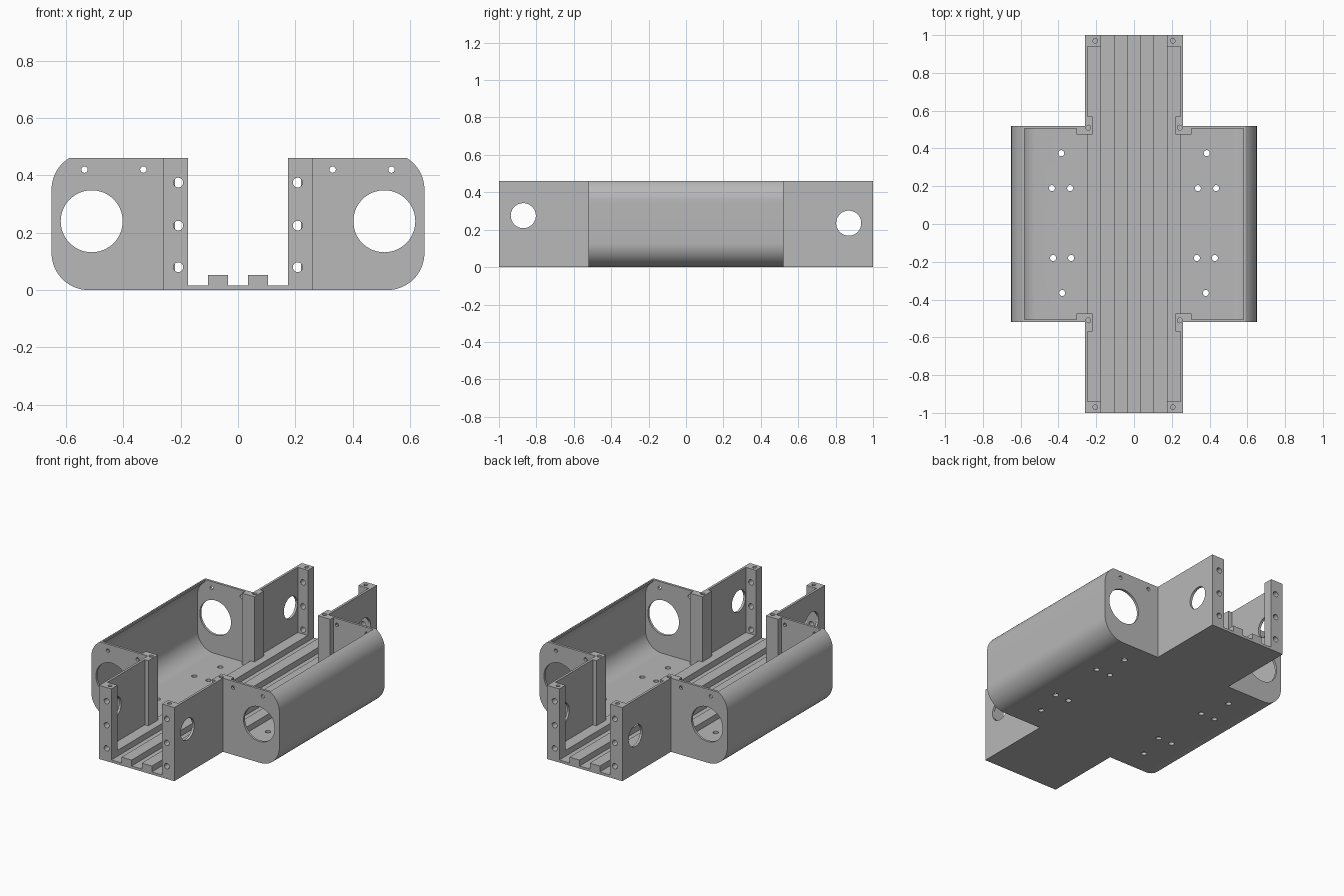
import bpy, bmesh, math
from mathutils import Matrix, Vector

if "Cube" in bpy.data.objects:
    bpy.data.objects.remove(bpy.data.objects["Cube"], do_unlink=True)

GREY = (0.48, 0.48, 0.48, 1)
grey = bpy.data.materials.new("plain grey plastic")
grey.use_nodes = True
grey.diffuse_color = GREY
grey.node_tree.nodes["Principled BSDF"].inputs["Base Color"].default_value = GREY

HEIGHT, WALL, RADIUS = 0.46, 0.016, 0.13
SIDES = [(sx, sy) for sx in (-1, 1) for sy in (-1, 1)]


def finish(bm, name):
    bmesh.ops.recalc_face_normals(bm, faces=bm.faces)
    mesh = bpy.data.meshes.new(name)
    bm.to_mesh(mesh)
    bm.free()
    mesh.materials.append(grey)
    obj = bpy.data.objects.new(name, mesh)
    bpy.context.collection.objects.link(obj)
    return obj


def prism(name, points, axis, low, high):
    """Extrude an outline along y (points are x, z) or z (points are x, y)."""
    bm = bmesh.new()
    place = (lambda p: (p[0], low, p[1])) if axis == "y" else (lambda p: (p[0], p[1], low))
    face = bm.faces.new([bm.verts.new(place(p)) for p in points])
    grown = bmesh.ops.extrude_face_region(bm, geom=[face])["geom"]
    step = Vector((0, high - low, 0)) if axis == "y" else Vector((0, 0, high - low))
    bmesh.ops.translate(bm, vec=step, verts=[v for v in grown if isinstance(v, bmesh.types.BMVert)])
    return finish(bm, name)


def box(name, x0, x1, y0, y1, z0, z1):
    return prism(name, [(x0, y0), (x1, y0), (x1, y1), (x0, y1)], "z", z0, z1)


def drills(name, holes):
    """Join round cutters, each given as (centre, axis, radius, length)."""
    turn = {"x": Matrix.Rotation(math.pi / 2, 4, "Y"),
            "y": Matrix.Rotation(math.pi / 2, 4, "X"), "z": Matrix.Identity(4)}
    bm = bmesh.new()
    for centre, axis, r, length in holes:
        bmesh.ops.create_cone(bm, cap_ends=True, segments=64 if r > 0.05 else 24,
                              radius1=r, radius2=r, depth=length,
                              matrix=Matrix.Translation(centre) @ turn[axis])
    return finish(bm, name)


def combine(target, tool, operation="DIFFERENCE"):
    mod = target.modifiers.new("cut", "BOOLEAN")
    mod.operation, mod.solver, mod.object = operation, "EXACT", tool
    graph = bpy.context.evaluated_depsgraph_get()
    mesh = bpy.data.meshes.new_from_object(target.evaluated_get(graph))
    target.modifiers.clear()
    target.data = mesh
    bpy.data.objects.remove(tool, do_unlink=True)


def shell_outline(r, top):
    """Rounded tray section, cut flat at the given height."""
    half = []
    for z, start, end in ((RADIUS, -90, 0), (0.35, 0, 57.8)):
        for i in range(17):
            a = math.radians(start + (end - start) * i / 16)
            half.append((0.52 + r * math.cos(a), z + r * math.sin(a)))
    if top > HEIGHT:
        half.append((half[-1][0], top))
    else:
        half[-1] = (half[-1][0], top)
    return half + [(-x, z) for x, z in reversed(half)]


# Cross-shaped tray: rounded side bays joined with the long channel
body = prism("body_shell", shell_outline(RADIUS, HEIGHT), "y", -0.52, 0.52)
combine(body, box("channel_block", -0.26, 0.26, -1, 1, 0, HEIGHT), "UNION")
combine(body, prism("bay_cutter", shell_outline(RADIUS - WALL, 0.6), "y", -0.505, 0.505))
combine(body, box("channel_cutter", -0.245, 0.245, -1.1, 1.1, WALL, 0.6))

# Openings in the end plates, channel walls and floor
holes = []
for s in (-1, 1):
    holes.append(((s * 0.51, 0, 0.24), "y", 0.108, 1.2))
    holes += [((s * x, 0, 0.42), "y", 0.011, 1.2) for x in (0.33, 0.535)]
    for x, y in ((0.385, 0.375), (0.435, 0.19), (0.338, 0.19),
                 (0.428, -0.18), (0.333, -0.18), (0.38, -0.365)):
        holes.append(((s * x, y, 0), "z", 0.016, 0.1))
holes.append(((0, -0.87, 0.275), "x", 0.067, 0.7))
holes.append(((0, 0.87, 0.235), "x", 0.067, 0.7))
combine(body, drills("opening_cutter", holes))


def corner_drill(sx, sy):
    return ((sx * 0.242, sy * 0.51, HEIGHT), "z", 0.013, 0.12)


combine(body, drills("corner_cutter", [corner_drill(*s) for s in SIDES]))
parts = [body]

# Floor ribs along the channel
for side, s in (("right", -1), ("left", 1)):
    for place, x in (("inner", 0.07), ("outer", 0.21)):
        parts.append(box(f"{side}_{place}_rib", s * x - 0.035, s * x + 0.035,
                         -1, 1, WALL, 0.053))

# Screw posts at the channel ends and L-shaped posts at the inner corners
corner = [(0.22, 0.57), (0.245, 0.57), (0.245, 0.505),
          (0.305, 0.505), (0.305, 0.475), (0.22, 0.475)]
for sx, sy in SIDES:
    label = ("left" if sx > 0 else "right") + ("_back" if sy > 0 else "_front")
    post = box(label + "_end_post", sx * 0.175, sx * 0.245, sy * 0.94, sy, WALL, HEIGHT)
    screws = [((sx * 0.208, sy * 0.97, z), "y", 0.017, 0.2) for z in (0.08, 0.225, 0.375)]
    screws.append(((sx * 0.205, sy * 0.97, HEIGHT), "z", 0.012, 0.1))
    combine(post, drills("screw_cutter", screws))

    inner = prism(label + "_corner_post", [(sx * x, sy * y) for x, y in corner],
                  "z", WALL, HEIGHT)
    combine(inner, drills("screw_cutter", [corner_drill(sx, sy)]))
    parts += [post, inner]

# Smooth the curves and keep the edges crisp
bpy.ops.object.select_all(action="DESELECT")
for part in parts:
    part.select_set(True)
bpy.context.view_layer.objects.active = body
bpy.ops.object.shade_smooth_by_angle(angle=math.radians(30))
